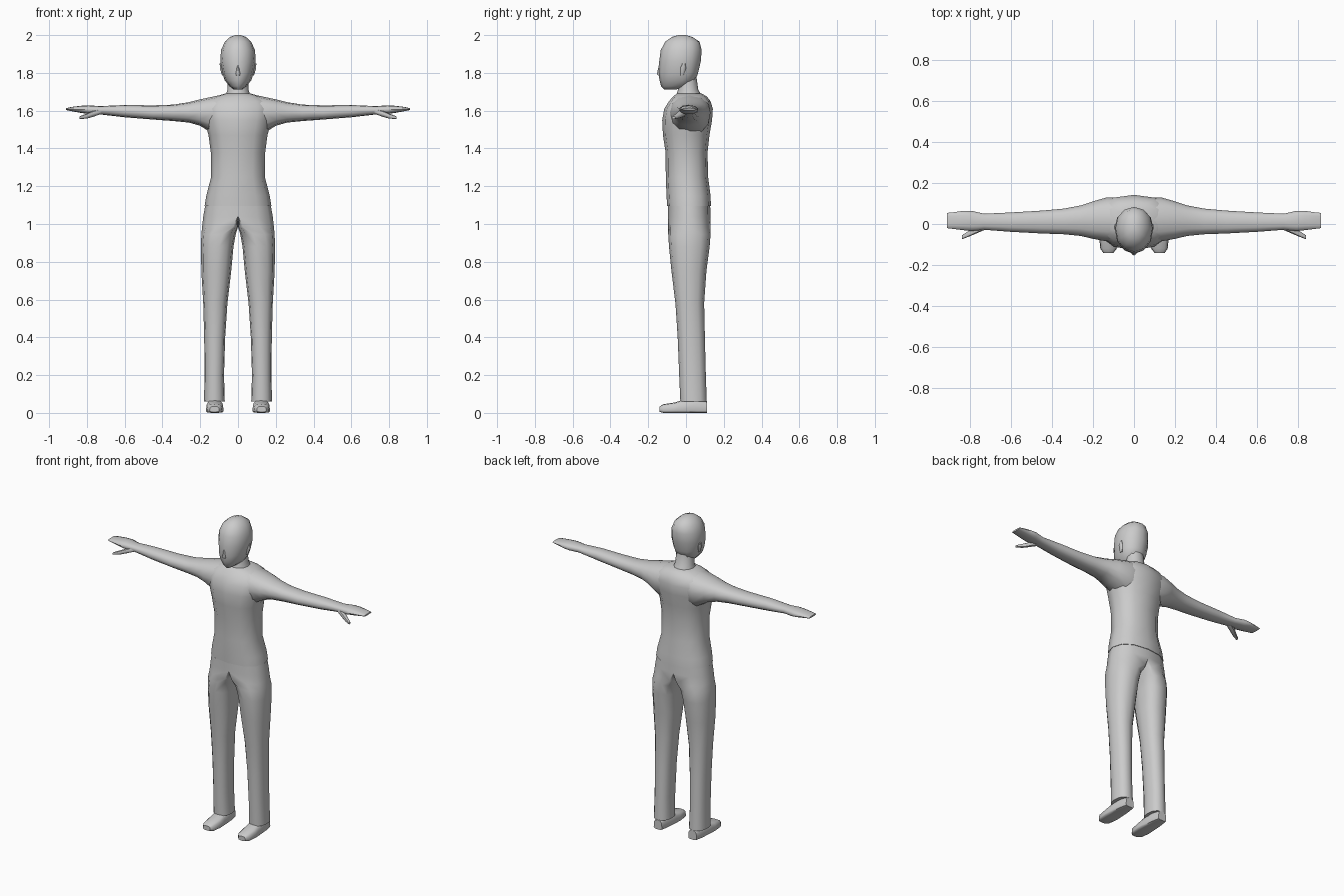
import bpy, bmesh, math
from mathutils import Vector

grey = bpy.data.materials.new("plain grey")
grey.diffuse_color = (0.6, 0.6, 0.6, 1)


def power(c, e):
    return math.copysign(abs(c) ** e, c) if abs(c) > 1e-6 else 0.0


def place(axis, p, u, v):
    return {"x": (p, u, v), "y": (u, p, v), "z": (u, v, p)}[axis]


def loft(name, axis, rows, sides=12, e=0.85, mirror=False):
    """Skin rounded rings; each row is position, u min/centre/max, v min/centre/max."""
    bm = bmesh.new()
    rings = []
    for p, u0, uc, u1, v0, vc, v1 in rows:
        ring = []
        for i in range(sides):
            a = 2 * math.pi * i / sides
            c, s = power(math.cos(a), e), power(math.sin(a), e)
            u = uc + c * ((u1 - uc) if c > 0 else (uc - u0))
            v = vc + s * ((v1 - vc) if s > 0 else (vc - v0))
            ring.append(bm.verts.new(place(axis, p, u, v)))
        rings.append(ring)
    for a, b in zip(rings, rings[1:]):
        for i in range(sides):
            j = (i + 1) % sides
            bm.faces.new((a[i], a[j], b[j], b[i]))
    bm.faces.new(rings[0])
    bm.faces.new(rings[-1])
    bmesh.ops.recalc_face_normals(bm, faces=bm.faces[:])
    if mirror:  # drop the wall lying on the centre plane
        wall = [f for f in bm.faces if all(abs(v.co.x) < 1e-4 for v in f.verts)]
        bmesh.ops.delete(bm, geom=wall, context="FACES")
    mesh = bpy.data.meshes.new(name)
    bm.to_mesh(mesh)
    bm.free()
    mesh.materials.append(grey)
    ob = bpy.data.objects.new(name, mesh)
    bpy.context.collection.objects.link(ob)
    bpy.ops.object.select_all(action="DESELECT")
    ob.select_set(True)
    bpy.context.view_layer.objects.active = ob
    bpy.ops.object.shade_smooth_by_angle(angle=math.radians(50))
    if mirror:
        ob.modifiers.new("mirror", "MIRROR").use_clip = True
    return ob


def upright(rows, mid=None):
    """Left-right symmetric rings from z, half width, front y, back y."""
    return [(z, -w, 0, w, f, (f + b) / 2 if mid is None else min(max(mid, f), b), b)
            for z, w, f, b in rows]


# head, with the face tapering towards the front
loft("head", "z", upright([
    (1.712, .022, -.115, -.05), (1.73, .045, -.132, -.01), (1.76, .07, -.14, .05),
    (1.80, .083, -.146, .064), (1.86, .094, -.142, .078), (1.92, .09, -.134, .083),
    (1.965, .07, -.11, .072), (1.99, .042, -.075, .035), (2.0, .015, -.04, .0)],
    mid=-.02), sides=12, e=0.95)
# low nose ridge
loft("nose", "z", upright([
    (1.785, .012, -.148, -.11), (1.795, .014, -.154, -.11), (1.84, .006, -.144, -.11)]), sides=8)
# ears
loft("ear", "z", [
    (1.785, .070, .078, .084, -.03, -.022, -.014),
    (1.825, .078, .088, .096, -.03, -.015, 0),
    (1.85, .084, .09, .097, -.02, -.012, -.004)], sides=8, mirror=True)
# neck
loft("neck", "z", upright([
    (1.62, .085, -.07, .11), (1.675, .068, -.055, .088), (1.71, .056, -.042, .065),
    (1.78, .054, -.04, .055)]), e=1)
# shirt body
loft("torso", "z", upright([
    (1.095, .177, -.10, .132), (1.15, .168, -.103, .13), (1.25, .142, -.107, .117),
    (1.38, .144, -.108, .114), (1.47, .156, -.122, .124), (1.55, .178, -.126, .138),
    (1.61, .19, -.115, .142), (1.65, .175, -.09, .13), (1.675, .12, -.068, .11),
    (1.69, .07, -.05, .085)]))
# arm and flat hand
loft("arm", "x", [
    (.06, -.085, .02, .125, 1.47, 1.60, 1.69),
    (.13, -.085, .02, .13, 1.475, 1.59, 1.675),
    (.20, -.072, .02, .11, 1.52, 1.59, 1.66),
    (.26, -.058, .02, .09, 1.537, 1.59, 1.645),
    (.34, -.05, .015, .075, 1.545, 1.59, 1.632),
    (.45, -.046, .012, .065, 1.553, 1.59, 1.628),
    (.60, -.038, .01, .056, 1.565, 1.597, 1.63),
    (.73, -.028, .012, .05, 1.58, 1.602, 1.624),
    (.79, -.034, .016, .064, 1.582, 1.605, 1.628),
    (.83, -.03, .018, .064, 1.588, 1.606, 1.626),
    (.88, -.024, .018, .057, 1.597, 1.608, 1.62),
    (.91, -.02, .018, .054, 1.603, 1.608, 1.613)], mirror=True)
# thumb
loft("thumb", "x", [
    (.72, -.026, -.005, .015, 1.584, 1.597, 1.612),
    (.765, -.045, -.026, -.005, 1.568, 1.583, 1.60),
    (.80, -.06, -.046, -.03, 1.558, 1.57, 1.585),
    (.838, -.075, -.066, -.056, 1.556, 1.562, 1.57)], sides=8, mirror=True)
# trousers: half rings at the hips that part into a leg below the crotch
loft("leg", "z", [
    (1.10, 0, 0, .173, -.096, .015, .128),
    (1.04, 0, 0, .184, -.096, .016, .13),
    (.985, 0, .025, .19, -.095, .018, .13),
    (.945, .012, .08, .194, -.094, .018, .13),
    (.88, .024, .10, .196, -.09, .018, .125),
    (.75, .036, .11, .194, -.077, .018, .108),
    (.58, .056, .12, .184, -.056, .02, .096),
    (.40, .068, .122, .179, -.044, .027, .10),
    (.20, .074, .124, .177, -.036, .034, .105),
    (.06, .07, .124, .18, -.03, .038, .11)], mirror=True)
# shoe with a flat sole
loft("shoe", "y", [
    (-.14, .10, .125, .15, 0.005, .015, .034),
    (-.12, .084, .124, .164, 0, .012, .046),
    (-.06, .076, .122, .17, 0, .012, .055),
    (-.02, .078, .122, .168, 0, .012, .068),
    (.06, .084, .122, .162, 0, .012, .075),
    (.11, .094, .122, .152, 0, .012, .06)], e=0.6, mirror=True)
